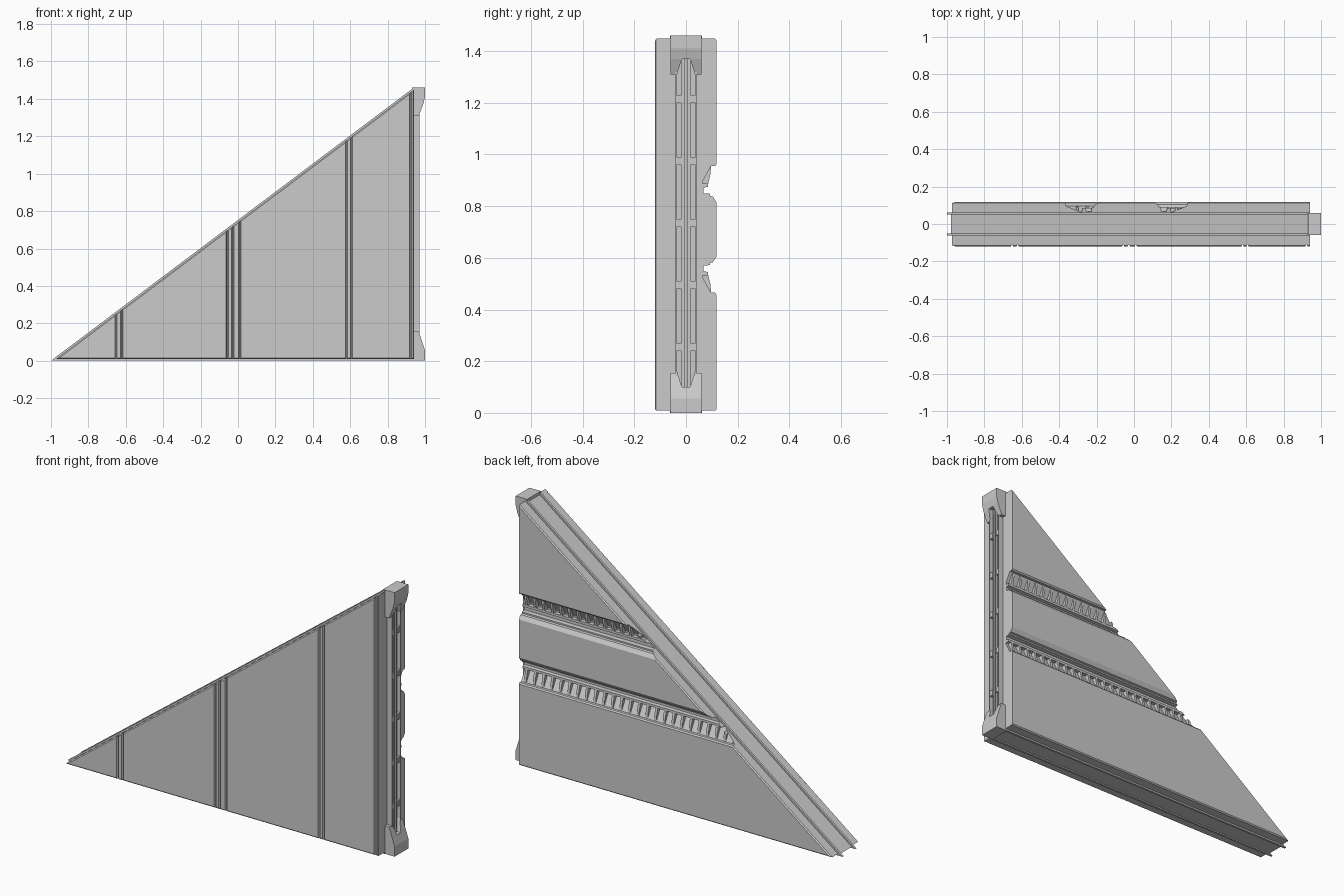
import bpy, bmesh
from mathutils import Vector

if "Cube" in bpy.data.objects:
    bpy.data.objects.remove(bpy.data.objects["Cube"])

RIGHT, TOP = 0.94, 1.46                       # square end of the triangle
HYP = Vector((-TOP, 0, 1.94)).normalized()    # outward normal of the sloped edge
DOWN = Vector((0, 0, -1))
TIP = Vector((-1, 0, 0))


def add_prism(bm, pts, axis, a, b):
    """Extrude a 2D outline along an axis from a to b."""
    def place(p, t):
        u, v = p
        return {'x': (t, u, v), 'y': (u, t, v), 'z': (u, v, t)}[axis]
    lo = [bm.verts.new(place(p, a)) for p in pts]
    hi = [bm.verts.new(place(p, b)) for p in pts]
    bm.faces.new(lo)
    bm.faces.new(hi)
    n = len(pts)
    for i in range(n):
        j = (i + 1) % n
        bm.faces.new((lo[i], lo[j], hi[j], hi[i]))


def cut(bm, point, normal):
    """Slice away everything on the normal's side and cap the opening."""
    bmesh.ops.bisect_plane(bm, geom=bm.verts[:] + bm.edges[:] + bm.faces[:], dist=1e-6,
                           plane_co=point, plane_no=normal, clear_outer=True)
    bmesh.ops.holes_fill(bm, edges=[e for e in bm.edges if e.is_boundary], sides=0)


def finish(name, bm):
    bmesh.ops.recalc_face_normals(bm, faces=bm.faces[:])
    me = bpy.data.meshes.new(name)
    bm.to_mesh(me)
    bm.free()
    ob = bpy.data.objects.new(name, me)
    bpy.context.collection.objects.link(ob)
    return ob


def prism(name, pts, axis, a, b):
    bm = bmesh.new()
    add_prism(bm, pts, axis, a, b)
    return finish(name, bm)


def rect(u0, u1, v0, v1):
    return [(u0, v0), (u1, v0), (u1, v1), (u0, v1)]


def triangle(d):
    """Panel outline inset by d along the bottom and slope."""
    return [(-1 + 2.99 * d, d), (RIGHT, d), (RIGHT, TOP - 1.25 * d)]


def trim_plate(bm, side, face_y, d=0.009, ch=0.006):
    """Trim a plate to the triangle and chamfer its outer rim."""
    out = Vector((0, side, 0))
    for n in (HYP, DOWN):
        edge = TIP - n * d
        cut(bm, edge, n)
        corner = edge + Vector((0, face_y, 0)) - n * ch
        cut(bm, corner, (n + out).normalized())


# Core slab with two thin lips running round its edge
prism('core', triangle(0.007), 'y', -0.052, 0.052)
for s, label in ((-1, 'front'), (1, 'back')):
    prism(label + '_lip', triangle(0), 'y', s * 0.05, s * 0.062)

# Front plate with narrow vertical grooves
FRONT = -0.12
outline = [(-1, -0.06), (-1, FRONT)]
for x in (-0.652, -0.622, -0.058, -0.028, 0.01, 0.58, 0.607, 0.922):
    outline += [(x - 0.006, FRONT), (x - 0.002, FRONT + 0.01),
                (x + 0.002, FRONT + 0.01), (x + 0.006, FRONT)]
outline += [(RIGHT - 0.004, FRONT), (RIGHT, FRONT + 0.004), (RIGHT, -0.06)]
bm = bmesh.new()
add_prism(bm, outline, 'z', 0, 1.6)
trim_plate(bm, -1, FRONT)
finish('front_plate', bm)

# Back plate with two mirrored channels
BACK, MID = 0.118, 0.71
channel = [(BACK, 0.458), (0.112, 0.465), (0.097, 0.465), (0.064, 0.525), (0.064, 0.532),
           (0.086, 0.532), (0.086, 0.545), (0.068, 0.548), (0.068, 0.57),
           (0.092, 0.572), (0.092, 0.58), (0.104, 0.583), (BACK, 0.605)]
upper = [(y, 2 * MID - z) for y, z in reversed(channel)]
bm = bmesh.new()
add_prism(bm, [(0.06, 0), (BACK, 0)] + channel + upper + [(BACK, 1.6), (0.06, 1.6)],
          'x', -1, RIGHT)
trim_plate(bm, 1, BACK)
finish('back_plate', bm)

# Rows of fins in the channels
fin = [(0.097, 0.464), (0.095, 0.495), (0.086, 0.533), (0.06, 0.533), (0.06, 0.464)]
for label, shape in (('lower', fin), ('upper', [(y, 2 * MID - z) for y, z in fin])):
    bm = bmesh.new()
    for i in range(25):
        x = 0.915 - i * 0.053
        add_prism(bm, shape, 'x', x - 0.007, x + 0.007)
    cut(bm, TIP - HYP * 0.012, HYP)
    finish(label + '_fins', bm)

# End post: slim in the middle, flared blocks at both ends
EX = 0.93
post = prism('end_post', rect(EX, 0.97, 0.1, 1.36), 'y', -0.04, 0.04)
blocks = [
    prism('lower_end_block', [(EX, 0), (1, 0), (1, 0.055), (0.972, 0.14), (0.966, 0.155),
                              (EX, 0.155)], 'y', -0.06, 0.06),
    prism('upper_end_block', [(EX, 1.31), (0.966, 1.31), (0.972, 1.325), (0.99, 1.37),
                              (1, 1.41), (1, TOP), (EX, TOP)], 'y', -0.06, 0.06)]
slot = prism('slot_cutter', [(-0.016, 0.1), (0.016, 0.1), (0.036, 0.165), (0.036, 1.305),
                             (0.016, 1.37), (-0.016, 1.37), (-0.036, 1.305),
                             (-0.036, 0.165)], 'x', 0.944, 1.1)
slot.hide_render = True
slot.hide_set(True)
for ob in [post] + blocks:
    m = ob.modifiers.new('slot', 'BOOLEAN')
    m.operation, m.solver, m.object = 'DIFFERENCE', 'EXACT', slot

# Twin rails and cross ties inside the slot
for s, label in ((-1, 'front'), (1, 'back')):
    prism(label + '_slot_rail', rect(s * 0.006, s * 0.017, 0.1, 1.37), 'x', 0.94, 0.962)
    bm = bmesh.new()
    for z in (0.255, 0.495, 0.735, 0.975, 1.215):
        add_prism(bm, rect(s * 0.015, s * 0.038, z - 0.016, z + 0.016), 'x', 0.94, 0.967)
    finish(label + '_slot_ties', bm)
